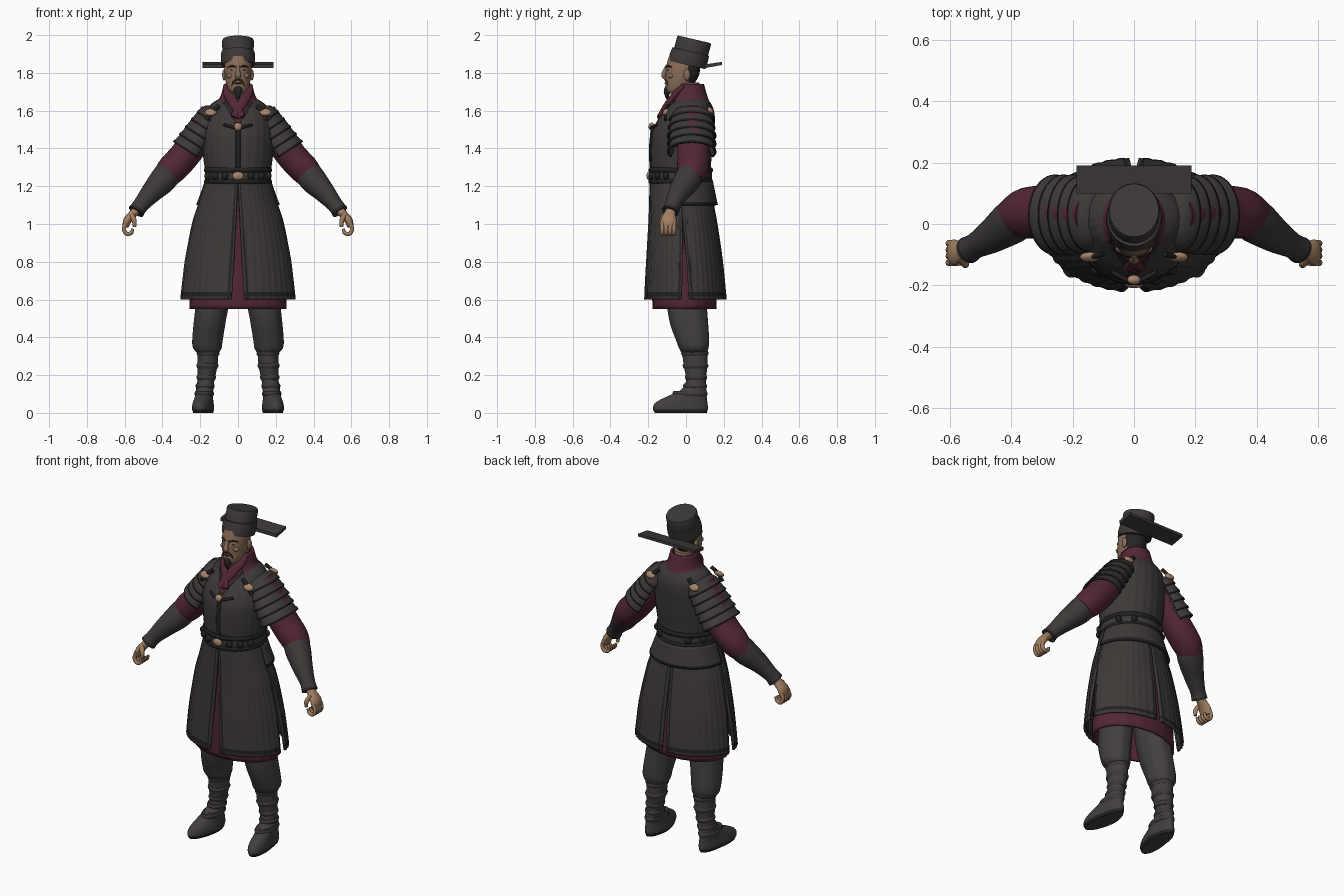
import bpy, bmesh, math
from mathutils import Vector, Matrix

cube = bpy.data.objects.get("Cube")
if cube:
    bpy.data.objects.remove(cube, do_unlink=True)


def material(name, r, g, b):
    m = bpy.data.materials.new(name)
    m.use_nodes = True
    m.diffuse_color = (r, g, b, 1)
    m.node_tree.nodes["Principled BSDF"].inputs["Base Color"].default_value = (r, g, b, 1)
    m.node_tree.nodes["Principled BSDF"].inputs["Roughness"].default_value = 0.8
    return m


CLOTH = material("charcoal cloth", .046, .041, .039)
PANTS = material("trouser grey", .054, .049, .048)
TRIM = material("black trim", .016, .015, .015)
MAROON = material("maroon cloth", .085, .02, .034)
SKIN = material("hand skin", .36, .21, .12)
FACE = material("face skin", .26, .155, .1)
HAIR = material("black hair", .02, .018, .017)
BRASS = material("copper fittings", .4, .23, .15)
SIDES = (("left", 1), ("right", -1))


def smooth(rows, n):
    """Catmull-Rom resampling of profile rows."""
    out, m = [], len(rows) - 1
    for k in range(n + 1):
        f = k / n * m
        i = min(int(f), m - 1)
        t = f - i
        quad = [rows[max(0, min(m, i + d))] for d in (-1, 0, 1, 2)]
        out.append([.5 * (2 * b + (c - a) * t + (2 * a - 5 * b + 4 * c - d) * t * t
                          + (3 * b - a - 3 * c + d) * t ** 3) for a, b, c, d in zip(*quad)])
    return out


def skin(name, rings, mats, wrap=True, cap=True, rule=None, thick=0, angle=40):
    """Surface through rings of points; rule(row, column, centre) picks the material."""
    mats = mats if isinstance(mats, (list, tuple)) else [mats]
    bm = bmesh.new()
    vs = [[bm.verts.new(p) for p in r] for r in rings]
    n = len(rings[0])
    for i in range(len(rings) - 1):
        for j in range(n if wrap else n - 1):
            k = (j + 1) % n
            f = bm.faces.new((vs[i][j], vs[i][k], vs[i + 1][k], vs[i + 1][j]))
            if rule:
                f.material_index = int(rule(i, j, f.calc_center_median()))
    if cap:
        bm.faces.new(vs[0])
        bm.faces.new(vs[-1])
    bmesh.ops.recalc_face_normals(bm, faces=bm.faces)
    mesh = bpy.data.meshes.new(name)
    bm.to_mesh(mesh)
    bm.free()
    ob = bpy.data.objects.new(name, mesh)
    bpy.context.collection.objects.link(ob)
    for m in mats:
        mesh.materials.append(m)
    if thick:
        mod = ob.modifiers.new("thickness", "SOLIDIFY")
        mod.thickness, mod.offset = thick, 0
    bpy.ops.object.select_all(action="DESELECT")
    ob.select_set(True)
    bpy.context.view_layer.objects.active = ob
    bpy.ops.object.shade_smooth_by_angle(angle=math.radians(angle))
    return ob


def oval(z, rx, yf, yb, xc=0, n=64, a0=0, a1=None, pleat=0, count=0):
    """Horizontal oval; angle 0 faces the front, positive turns to the left."""
    full = a1 is None
    pts = []
    for j in range(n if full else n + 1):
        a = a0 + ((math.tau if full else a1 - a0) * j / n)
        k = 1 + pleat * math.cos(count * a)
        pts.append(Vector((xc + rx * k * math.sin(a), (yf + yb) / 2 - (yb - yf) / 2 * k * math.cos(a), z)))
    return pts


def loft(name, rows, mats, steps=16, pleat=0, count=0, n=64, **kw):
    return skin(name, [oval(*r, n=n, pleat=pleat, count=count) for r in smooth(rows, steps)], mats, **kw)


def tube(name, pts, mat, s=1, steps=12, n=20, **kw):
    """Tube along points (x, y, z, radius, depth along y)."""
    rows = smooth([p if len(p) == 5 else (*p, p[3]) for p in pts], steps)
    cs = [Vector((r[0] * s, r[1], r[2])) for r in rows]
    rings = []
    for i, c in enumerate(cs):
        t = (cs[min(i + 1, steps)] - cs[max(i - 1, 0)]).normalized()
        ref = Vector((0, 1, 0)) if abs(t.y) < .9 else Vector((0, 0, 1))
        v = (ref - t * ref.dot(t)).normalized()
        u = v.cross(t)
        rings.append([c + u * rows[i][3] * math.cos(math.tau * j / n)
                      + v * rows[i][4] * math.sin(math.tau * j / n) for j in range(n)])
    return skin(name, rings, mat, **kw)


def ball(name, loc, size, mat, sub=3, rot=0):
    bpy.ops.mesh.primitive_ico_sphere_add(subdivisions=sub, radius=1, location=loc, rotation=(rot, 0, 0))
    ob = bpy.context.object
    ob.name, ob.scale = name, size
    ob.data.materials.append(mat)
    bpy.ops.object.shade_smooth_by_angle(angle=math.radians(50))
    return ob


# Torso: quilted vest with a maroon V opening
loft("vest", [(1.23, .165, -.183, .13), (1.3, .176, -.185, .13), (1.4, .188, -.187, .14), (1.48, .19, -.18, .147),
              (1.55, .18, -.15, .152), (1.6, .165, -.112, .147), (1.64, .135, -.085, .13), (1.67, .085, -.06, .105)],
     [CLOTH, MAROON, TRIM], steps=40, pleat=.006, count=24, n=120,
     rule=lambda i, j, c: (1 if abs(c.x) < (c.z - 1.53) * .55 else 2 if abs(c.x) < (c.z - 1.51) * .6 else 0)
     if c.y < 0 else 0)
tube("front_placket", [(0, -.186, 1.28, .012, .006), (0, -.19, 1.4, .012, .006), (0, -.18, 1.51, .012, .006)], TRIM)
tube("chest_tie", [(-.075, -.155, 1.525, .007), (0, -.186, 1.51, .009), (.075, -.155, 1.525, .007)], TRIM)
ball("chest_toggle", (0, -.182, 1.515), (.022, .016, .022), BRASS)

# Collar and neck
loft("neck", [(1.6, .06, -.05, .08), (1.68, .055, -.045, .075), (1.75, .055, -.04, .07)], FACE, n=32)
skin("collar", [oval(z, rx, yf, yb, n=40, a0=.75, a1=math.tau - .75) for z, rx, yf, yb in
                smooth([(1.63, .12, -.09, .125), (1.67, .088, -.075, .108), (1.74, .068, -.05, .088)], 8)],
     MAROON, wrap=False, cap=False, thick=.014)
for side, s in SIDES:
    tube(side + "_lapel", [(.062, -.01, 1.735, .016, .012), (.055, -.05, 1.695, .024, .014),
                           (.02, -.1, 1.635, .026, .014), (-.02, -.145, 1.565, .02, .01)], MAROON, s)

# Belt
for z, h in ((1.285, .014), (1.225, .014)):
    loft("belt_edge", [(z - h, .174, -.192, .137), (z, .181, -.199, .144), (z + h, .174, -.192, .137)], TRIM, steps=6)
loft("belt", [(1.215, .172, -.19, .135), (1.255, .175, -.194, .138), (1.295, .172, -.19, .135)], CLOTH, steps=4)
ball("belt_buckle", (0, -.197, 1.255), (.03, .012, .022), BRASS)
for side, s in SIDES:
    for a in (.4, .75, 1.1, 2.1, 2.6):
        ball(side + "_belt_plate", (s * .178 * math.sin(a), -.03 - .166 * math.cos(a), 1.255),
             (.02, .016, .022), TRIM, 2)

# Coat skirt: four panels parted by slits, over a maroon robe
skirt = smooth([(1.23, .168, -.185, .13), (1.1, .205, -.19, .142), (1, .237, -.194, .16),
                (.8, .277, -.206, .19), (.6, .3, -.216, .21)], 30)


def panel(name, start, end, s):
    rings = []
    for z, rx, yf, yb in skirt:
        t = (1.23 - z) / .63
        rings.append(oval(z, rx, yf, yb, n=36, a0=s * start(t), a1=s * end(t), pleat=.009, count=44))
    skin(name, rings, [CLOTH, TRIM], wrap=False, cap=False, thick=.012,
         rule=lambda i, j, c: j in (1, 34) or i == 28)


for side, s in SIDES:
    panel(side + "_front_skirt", lambda t: .01 + .1 * t, lambda t: math.pi / 2 - .13 * max(0, t - .25), s)
    panel(side + "_back_skirt", lambda t: math.pi / 2 + .13 * max(0, t - .25), lambda t: math.pi - .05 * t, s)
loft("inner_robe", [(1.2, .15, -.165, .11), (1, .205, -.172, .135), (.75, .24, -.175, .15), (.55, .25, -.17, .155)],
     MAROON, cap=False, thick=.012, pleat=.008, count=20)
skin("back_peplum", [oval(z, rx, yf, yb, n=40, a0=1.5, a1=math.tau - 1.5) for z, rx, yf, yb in
                     smooth([(1.22, .172, -.185, .138), (1.16, .193, -.19, .15), (1.1, .216, -.195, .163)], 6)],
     [CLOTH, TRIM], wrap=False, cap=False, thick=.012, rule=lambda i, j, c: i == 5)

for side, s in SIDES:
    # Arms
    tube(side + "_sleeve", [(.13, .03, 1.58, .075), (.215, .035, 1.46, .083), (.285, .04, 1.36, .08, .085),
                            (.35, .035, 1.29, .079, .083), (.395, .02, 1.24, .066)], MAROON, s, 20, 32)
    tube(side + "_bracer", [(.358, .035, 1.285, .07), (.4, .005, 1.23, .071), (.46, -.038, 1.165, .056),
                            (.515, -.07, 1.1, .042), (.54, -.085, 1.065, .045)], [CLOTH, TRIM], s, 20, 32,
         rule=lambda i, j, c: i in (1, 18))
    # Hand with curled fingers
    tube(side + "_palm", [(.525, -.075, 1.085, .026), (.555, -.085, 1.055, .022, .03),
                          (.585, -.092, 1.02, .022, .042), (.595, -.094, .985, .016, .038)], SKIN, s)
    for k in range(4):
        y = -.126 + .021 * k
        tube(side + "_finger", [(.592, y, 1.01, .011), (.604, y, .975, .011), (.59, y, .948, .011),
                                (.565, y, .953, .01), (.557, y, .975, .008)], SKIN, s, 10, 10)
    tube(side + "_thumb", [(.565, -.11, 1.05, .014), (.55, -.13, 1.02, .013), (.548, -.13, .985, .009)],
         SKIN, s, 8, 10)

    # Shoulder guard: overlapping curved plates along the upper arm
    axis, out = Vector((.54 * s, 0, -.84)), Vector((.84 * s, 0, .54))
    for k in range(5):
        centre = Vector((.122 * s, .03, 1.592)) + axis * (.05 * k)
        rings = []
        for d, r in ((-.022, .75 if k else .3), (0, .93 if k else .8), (.03, 1), (.043, 1.06), (.052, 1.07)):
            ru, rv = (.072 + .005 * k) * r, (.108 + .005 * min(k, 2)) * r
            rings.append([centre + axis * d + out * ru * math.cos(a) + Vector((0, rv * math.sin(a), 0))
                          for a in (math.radians(-120 + 8 * j) for j in range(31))])
        skin(side + "_shoulder_plate", rings, [CLOTH, TRIM], wrap=False, cap=False, thick=.01,
             rule=lambda i, j, c: i == 3)
    for y, z in ((-.108, 1.592), (.13, 1.6)):
        ball(side + "_shoulder_clasp", (s * .145, y, z), (.032, .014, .022), BRASS, 2, -.6 if y < 0 else .6)
        tube(side + "_clasp_strap", [(.1, y * .9, z + .035, .012, .008), (.14, y, z, .012, .008),
                                     (.17, y, z - .04, .012, .008)], TRIM, s)

    # Legs
    loft(side + "_trouser", [(z, rx, yf, yb, x * s) for z, rx, yf, yb, x in (
        (.315, .052, -.02, .11, .158), (.34, .074, -.035, .119, .162), (.38, .08, -.05, .124, .162),
        (.48, .084, -.085, .118, .15), (.6, .088, -.1, .11, .132), (.85, .09, -.1, .1, .1))],
        PANTS, steps=24, pleat=.012, count=9)
    boot = smooth([(0, .05, -.165, .11, .18), (.025, .056, -.175, .116, .18), (.055, .052, -.16, .113, .18),
                   (.085, .047, -.105, .11, .18), (.12, .046, -.03, .108, .177), (.17, .045, 0, .105, .17),
                   (.25, .053, -.012, .113, .162), (.33, .055, -.022, .114, .158)], 28)
    rings = [oval(*r[:4], xc=r[4] * s, n=48) for r in boot]
    for p in (p for ring in rings for p in ring):
        p.x += s * .14 * max(0, -p.y)
    skin(side + "_boot", rings, [PANTS, TRIM], rule=lambda i, j, c: c.z < .02)
    for i in (14, 18, 21, 24, 27):
        z, rx, yf, yb, x = boot[i]
        loft(side + "_leg_wrap", [(z + d, rx + g, yf - g, yb + g, x * s) for d, g in
                                  ((-.014, 0), (0, .006), (.014, 0))], CLOTH, steps=6, n=40)

# Head
loft("head", [(1.69, .028, -.092, -.04), (1.705, .045, -.104, -.01), (1.735, .06, -.108, .035),
              (1.78, .069, -.108, .066), (1.83, .072, -.106, .076), (1.89, .07, -.09, .08)],
     [FACE, HAIR], steps=24, rule=lambda i, j, c: c.y > .012)
tube("nose", [(0, -.1, 1.838, .008), (0, -.112, 1.81, .011), (0, -.118, 1.787, .017, .013), (0, -.108, 1.772, .01)], FACE)
tube("goatee", [(0, -.092, 1.728, .02, .016), (0, -.1, 1.7, .022, .018), (0, -.1, 1.662, .005)], HAIR)
tube("mouth", [(-.018, -.104, 1.745, .003), (0, -.109, 1.746, .004), (.018, -.104, 1.745, .003)], HAIR)
for side, s in SIDES:
    tube(side + "_moustache", [(.003, -.11, 1.764, .005), (.024, -.102, 1.755, .005), (.032, -.094, 1.728, .002)], HAIR, s)
    tube(side + "_eyebrow", [(.013, -.105, 1.831, .004), (.034, -.096, 1.837, .005), (.054, -.073, 1.829, .003)], HAIR, s)
    ball(side + "_eye", (s * .03, -.094, 1.815), (.011, .006, .004), HAIR, 2)
    ball(side + "_cheek", (s * .038, -.08, 1.785), (.022, .016, .016), FACE)
    ball(side + "_ear", (s * .073, .005, 1.79), (.011, .018, .03), FACE)

# Hat: tilted crown, band and a straight flat wing behind
tilt = Matrix.Translation((0, .006, 1.847)) @ Matrix.Rotation(math.radians(-13), 4, "X")
for name, rows in (("hat_crown", [(0, .083, -.09, .09), (.07, .083, -.086, .098), (.128, .084, -.084, .1),
                                  (.136, .08, -.08, .096)]),
                   ("hat_band", [(-.005, .087, -.102, .1), (.03, .091, -.102, .104), (.068, .088, -.096, .104),
                                 (.07, .08, -.08, .09)])):
    rings = [[tilt @ p for p in oval(*r)] for r in rows]
    skin(name, rings, CLOTH)
skin("hat_wing", [[Vector((x, y, z + d)) for y, z, d in ((.1, 1.825, 0), (.19, 1.842, 0), (.19, 1.842, .016),
                                                          (.1, 1.825, .02))]
                  for x in (-.188, -.09, .09, .188)], CLOTH, angle=20)
